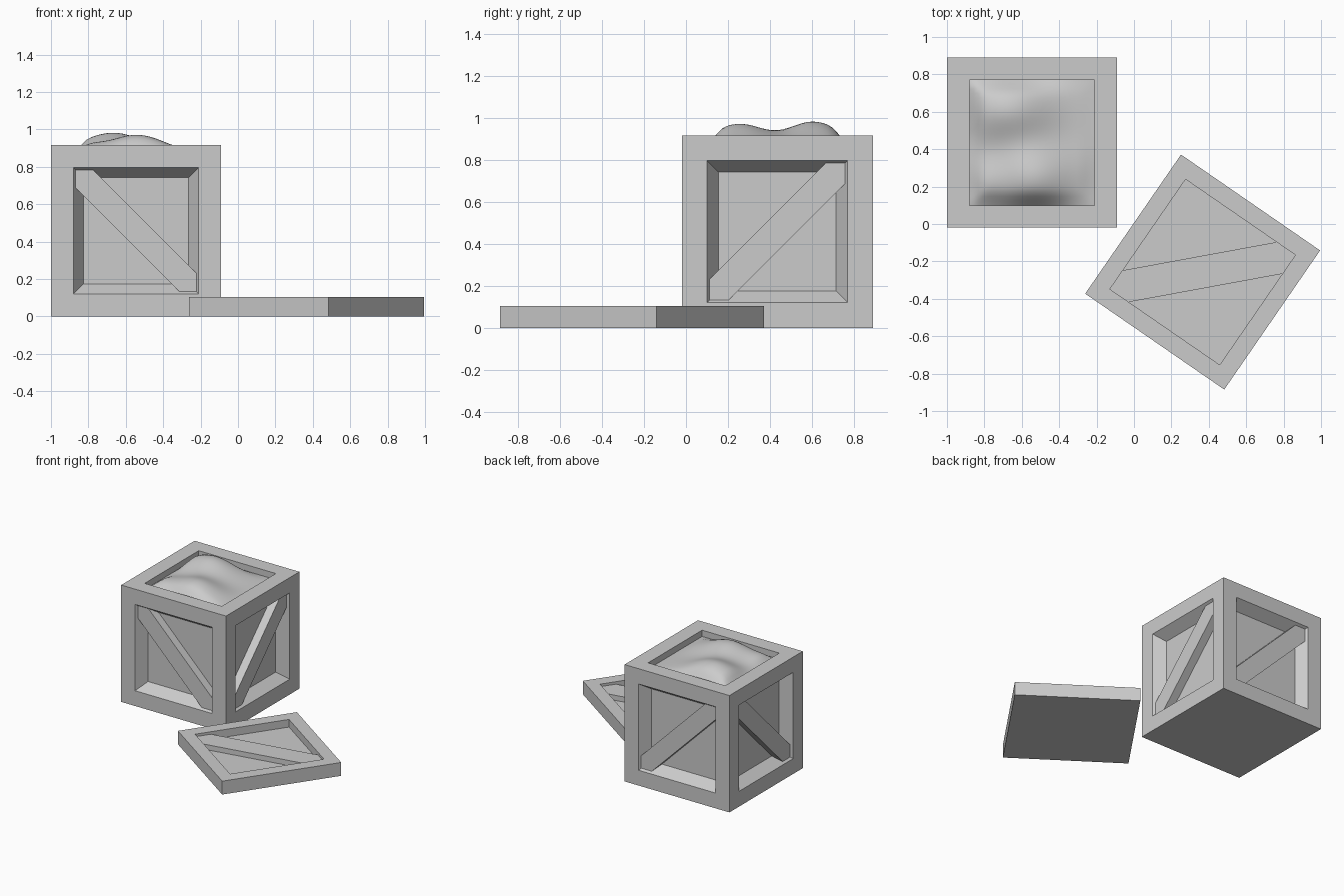
import bpy, bmesh, math
from mathutils import Vector, Matrix

if "Cube" in bpy.data.objects:
    bpy.data.objects.remove(bpy.data.objects["Cube"])

S, H = 0.91, 0.917                 # crate width and height
CX, CY = -0.545, 0.435             # crate centre
FR = 0.12                          # frame width


def finish(bm, name):
    bmesh.ops.recalc_face_normals(bm, faces=bm.faces)
    me = bpy.data.meshes.new(name)
    bm.to_mesh(me)
    bm.free()
    ob = bpy.data.objects.new(name, me)
    bpy.context.collection.objects.link(ob)
    return ob


def box(sx, sy, sz):
    bm = bmesh.new()
    bmesh.ops.create_cube(bm, size=1)
    bmesh.ops.transform(bm, verts=bm.verts,
                        matrix=Matrix.Translation((0, 0, sz / 2)) @ Matrix.Diagonal((sx, sy, sz, 1)))
    bm.normal_update()
    return bm


def recess(bm, faces, frame, taper, depth):
    for f in faces:
        n = f.normal.copy()
        bmesh.ops.inset_region(bm, faces=[f], thickness=frame, use_even_offset=True)
        # zero-width second ring is pushed in, then narrowed by the taper
        new = bmesh.ops.extrude_discrete_faces(bm, faces=[f])['faces'][0]
        c = new.calc_center_median()
        for v in new.verts:
            d = v.co - c
            for i in range(3):
                if abs(d[i]) > 1e-4:
                    v.co[i] -= math.copysign(taper, d[i])
            v.co -= n * depth


def prism(name, pts, origin, u, v, n, depth):
    bm = bmesh.new()
    o, u, v, n = map(Vector, (origin, u, v, n))
    f = bm.faces.new([bm.verts.new(o + u * a + v * b) for a, b in pts])
    ext = bmesh.ops.extrude_face_region(bm, geom=[f])['geom']
    bmesh.ops.translate(bm, vec=-n * depth,
                        verts=[e for e in ext if isinstance(e, bmesh.types.BMVert)])
    return finish(bm, name)


def diagonal(h, c):
    # strip from (-h,-h) to (h,h) with clipped corners
    return [(-h, -h), (-h + c, -h), (h, h - c), (h, h), (h - c, h), (-h, -h + c)]


# Crate body with four tapered side recesses and a straight well on top
bm = box(S, S, H)
sides = [f for f in bm.faces if abs(f.normal.z) < 0.5]
top = [f for f in bm.faces if f.normal.z > 0.5]
recess(bm, sides, FR, 0.055, 0.083)
recess(bm, top, FR, 0.0, 0.1)
crate = finish(bm, "crate_body")
crate.location = (CX, CY, 0)

# Diagonal braces on the four sides
for name, n, u in (("front", (0, -1, 0), (-1, 0, 0)), ("back", (0, 1, 0), (-1, 0, 0)),
                   ("right", (1, 0, 0), (0, 1, 0)), ("left", (-1, 0, 0), (0, 1, 0))):
    o = Vector((CX, CY, H / 2)) + Vector(n) * (S / 2 - 0.018)
    prism(name + "_brace", diagonal(0.326, 0.095), o, u, (0, 0, 1), n, 0.075)


# Lumpy filling
def lump(x, y, cx, cy, wx, wy):
    return math.exp(-((x - cx) / wx) ** 2 - ((y - cy) / wy) ** 2)


W = S / 2 - FR
bm = bmesh.new()
bmesh.ops.create_grid(bm, x_segments=28, y_segments=28, size=W)
for v in bm.verts:
    x, y = v.co.x + CX, v.co.y + CY
    t = min(1, (W - max(abs(v.co.x), abs(v.co.y))) / 0.09)
    edge = t * (2 - t)
    v.co = (x, y, 0.868 + edge * (0.102 * lump(x, y, -0.54, 0.25, 0.22, 0.18)
                                  + 0.113 * lump(x, y, -0.67, 0.61, 0.24, 0.18)
                                  + 0.03 * lump(x, y, -0.8, 0.22, 0.1, 0.12)))
for f in bm.faces:
    f.smooth = True
finish(bm, "filling")

# Lid lying on the ground
LS, LT, LF = 0.903, 0.105, 0.095
ang = math.atan2(-0.51, 0.74)
bm = box(LS, LS, LT)
recess(bm, [f for f in bm.faces if f.normal.z > 0.5], LF, 0.0, 0.06)
lid = finish(bm, "lid")
brace = prism("lid_brace", diagonal(LS / 2 - LF, 0.122), (0, 0, LT - 0.02),
              (1, 0, 0), (0, 1, 0), (0, 0, 1), 0.04)
for ob in (lid, brace):
    ob.location = (0.367, -0.257, 0)
    ob.rotation_euler.z = ang
